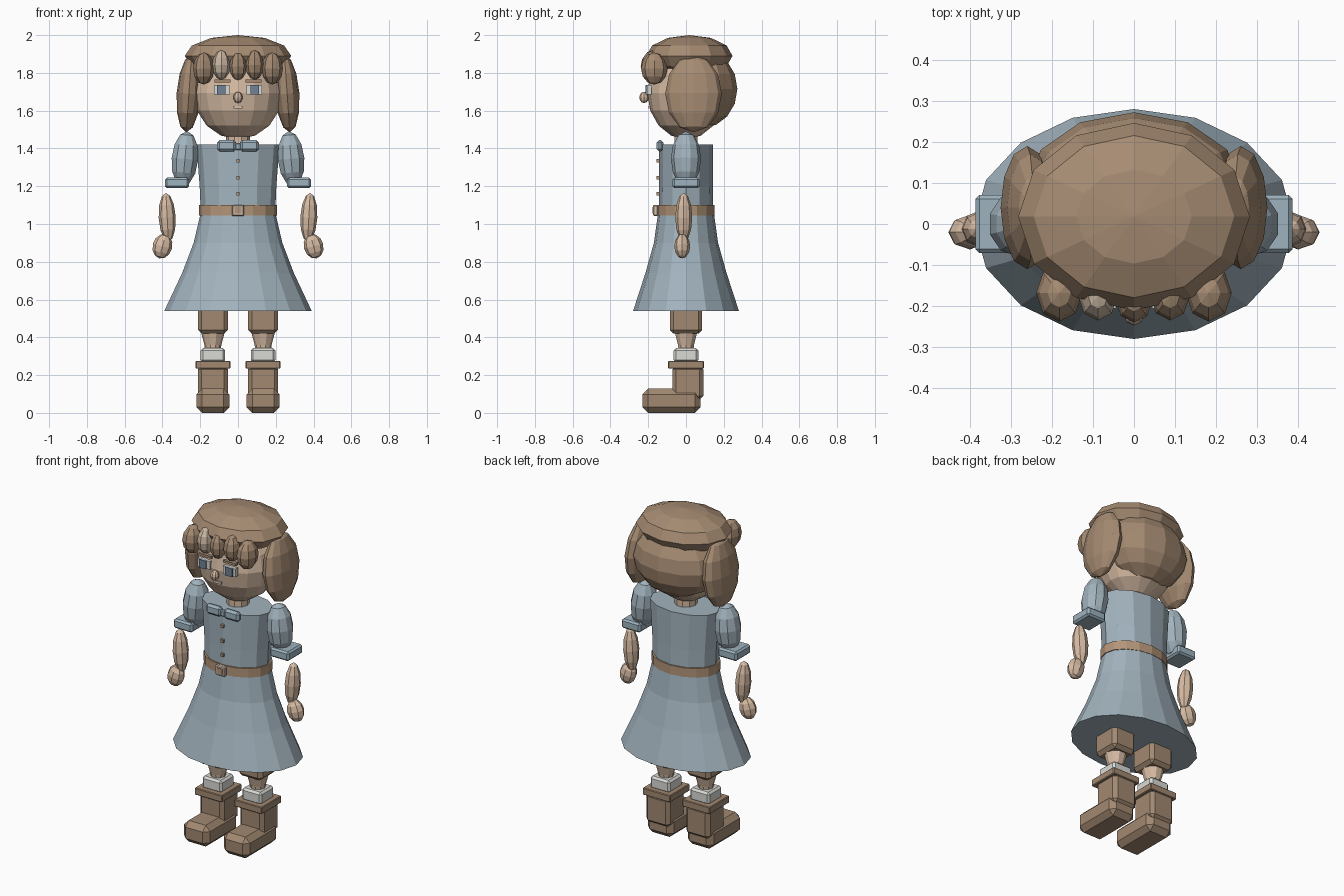
import bpy, bmesh
from math import sin, cos, tau, radians
from mathutils import Matrix, Vector

cube = bpy.data.objects.get("Cube")
if cube:
    bpy.data.objects.remove(cube)


def material(name, rgb):
    m = bpy.data.materials.new(name)
    m.use_nodes = True
    color = (*rgb, 1)
    m.diffuse_color = color
    m.node_tree.nodes["Principled BSDF"].inputs["Base Color"].default_value = color
    return m


HAIR = material("brown hair", (.38, .26, .17))
LIGHT_HAIR = material("light hair", (.6, .48, .37))
SKIN = material("skin", (.68, .5, .37))
DRESS = material("blue grey cloth", (.36, .45, .51))
TRIM = material("blue trim", (.34, .45, .52))
WHITE = material("off white", (.7, .7, .67))
BOOT = material("boot leather", (.36, .25, .165))
BELT = material("tan belt", (.45, .3, .19))
BUCKLE = material("pale buckle", (.68, .55, .45))
IRIS = material("slate iris", (.16, .22, .3))


def finish(name, bm, mat):
    bmesh.ops.recalc_face_normals(bm, faces=bm.faces)
    mesh = bpy.data.meshes.new(name)
    bm.to_mesh(mesh)
    bm.free()
    mesh.materials.append(mat)
    obj = bpy.data.objects.new(name, mesh)
    bpy.context.scene.collection.objects.link(obj)
    return obj


def ball(name, pos, radii, mat, seg=10, rings=6, tilt=0):
    """Low-poly ellipsoid, tilted in degrees about y."""
    bm = bmesh.new()
    bmesh.ops.create_uvsphere(bm, u_segments=seg, v_segments=rings, radius=1)
    m = Matrix.Translation(pos) @ Matrix.Rotation(radians(tilt), 4, "Y")
    bm.transform(m @ Matrix.Diagonal((*radii, 1)))
    return finish(name, bm, mat)


def box(name, pos, size, mat, bevel=0):
    bm = bmesh.new()
    bmesh.ops.create_cube(bm, size=1)
    bm.transform(Matrix.Translation(pos) @ Matrix.Diagonal((*size, 1)))
    if bevel:
        bmesh.ops.bevel(bm, geom=bm.edges[:], offset=bevel, segments=1,
                        affect="EDGES", profile=.5)
    return finish(name, bm, mat)


def loft(name, rings, mat, seg=16, x=0):
    """Capped stack of elliptical rings given as (z, x radius, y radius)."""
    bm = bmesh.new()
    loops = [[bm.verts.new((x + rx * cos(tau * i / seg), ry * sin(tau * i / seg), z))
              for i in range(seg)] for z, rx, ry in rings]
    for a, b in zip(loops, loops[1:]):
        for i in range(seg):
            j = (i + 1) % seg
            bm.faces.new((a[i], a[j], b[j], b[i]))
    bm.faces.new(loops[0])
    bm.faces.new(loops[-1])
    return finish(name, bm, mat)


# Head and hair masses
ball("head", (0, 0, 1.694), (.235, .205, .245), SKIN, 16, 8)
loft("neck", [(1.38, .063, .063), (1.5, .063, .063)], SKIN, 10)
ball("hair_cap", (0, .018, 1.89), (.282, .228, .11), HAIR, 12, 6)
ball("back_hair", (0, .09, 1.715), (.262, .182, .205), HAIR, 12, 8)

# Fringe curls
ball("fringe_curl_center", (0, -.185, 1.835), (.045, .055, .075), HAIR, 8)
ball("fringe_curl_inner_right", (-.088, -.175, 1.842), (.048, .06, .078), LIGHT_HAIR, 8)
ball("fringe_curl_inner_left", (.088, -.175, 1.842), (.048, .06, .078), HAIR, 8)

# Nose and mouth
ball("nose", (0, -.222, 1.67), (.025, .025, .03), SKIN, 8)
box("mouth", (0, -.193, 1.618), (.05, .012, .014), BUCKLE)

# Dress, belt and buttons
loft("bodice", [(1.06, .197, .145), (1.2, .203, .142), (1.42, .22, .142)], DRESS, 12)
loft("skirt", [(1.07, .195, .146), (.9, .235, .17), (.74, .296, .215), (.54, .39, .28)], DRESS)
loft("belt", [(1.045, .206, .152), (1.1, .206, .152)], BELT)
box("buckle", (0, -.162, 1.072), (.065, .025, .058), BUCKLE, .005)
box("buckle_center", (0, -.175, 1.072), (.038, .006, .034), BELT)
for n, z in enumerate((1.16, 1.245, 1.335)):
    box(f"button_{n + 1}", (0, -.147, z), (.018, .018, .018), BELT)
box("bow_knot", (0, -.138, 1.41), (.03, .025, .035), TRIM, .005)

for s, side in ((1, "left"), (-1, "right")):
    # Side hair
    ball(f"side_lock_{side}", (s * .26, .04, 1.69), (.065, .15, .205), HAIR, 12, 6, -s * 4)
    ball(f"fringe_curl_outer_{side}", (s * .182, -.168, 1.823), (.056, .07, .085), HAIR, 8)

    # Eyes and brows
    box(f"eye_{side}", (s * .085, -.194, 1.71), (.082, .024, .05), WHITE)
    box(f"iris_{side}", (s * .088, -.206, 1.71), (.046, .018, .05), IRIS)
    box(f"brow_{side}", (s * .082, -.188, 1.757), (.085, .024, .014), HAIR)

    # Collar bow
    box(f"bow_{side}", (s * .06, -.138, 1.414), (.1, .036, .06), TRIM, .013)

    # Sleeve and arm
    ball(f"sleeve_{side}", (s * .281, 0, 1.345), (.074, .08, .146), DRESS, 10, 6, -s * 5)
    box(f"sleeve_cuff_{side}", (s * .323, 0, 1.218), (.126, .142, .056), TRIM, .01)
    ball(f"forearm_{side}", (s * .375, -.012, 1.035), (.045, .045, .13), SKIN, 8, 6, s * 3)
    ball(f"hand_{side}", (s * .4, -.02, .882), (.052, .042, .066), SKIN, 8, 6, -s * 15)

    # Leg, sock and boot
    x = s * .133
    box(f"upper_leg_{side}", (x, 0, .5), (.158, .172, .16), BOOT, .02)
    loft(f"calf_{side}", [(.32, .04, .04), (.36, .045, .045), (.44, .066, .066)], SKIN, 10, x)
    box(f"sock_{side}", (x, 0, .305), (.13, .13, .075), WHITE, .012)
    box(f"boot_top_{side}", (x, 0, .255), (.184, .19, .042), BOOT, .004)
    box(f"boot_shaft_{side}", (x, .01, .16), (.16, .164, .18), BOOT, .02)
    box(f"boot_foot_{side}", (x, -.076, .064), (.174, .308, .128), BOOT, .03)
